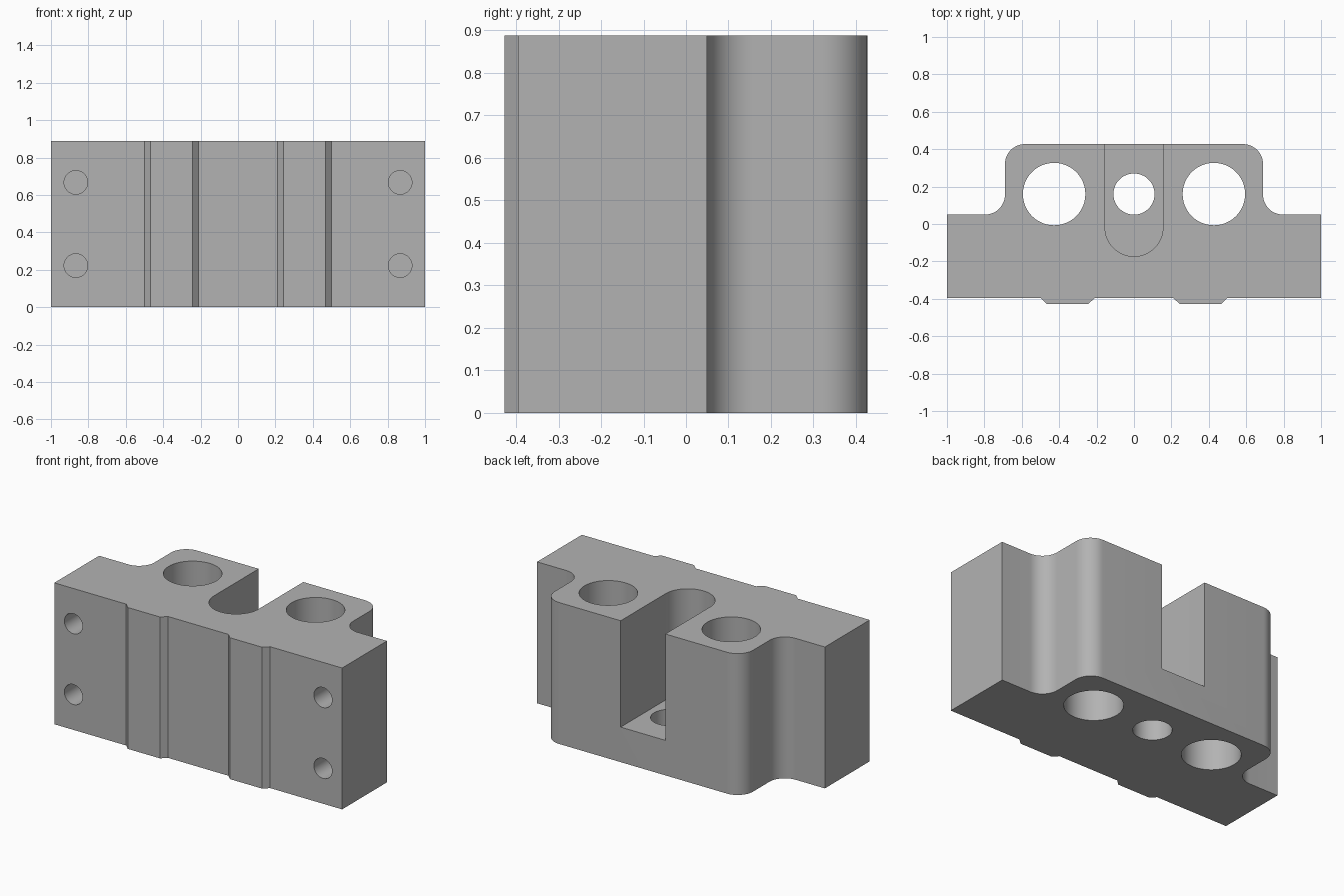
import bpy, bmesh
from math import sin, cos, pi, radians
from mathutils import Matrix

if "Cube" in bpy.data.objects:
    bpy.data.objects.remove(bpy.data.objects["Cube"], do_unlink=True)

H = 0.888           # block height
FRONT, BACK = -0.395, 0.427
WING_BACK = 0.05    # rear face of the side wings
HOLE_Y = 0.16

grey = bpy.data.materials.new("machined_grey")
grey.use_nodes = True
colour = (0.45, 0.45, 0.45, 1)
grey.diffuse_color = colour
grey.node_tree.nodes["Principled BSDF"].inputs["Base Color"].default_value = colour


def arc(cx, cy, r, start, end, steps=12):
    angles = [radians(start + (end - start) * i / steps) for i in range(steps + 1)]
    return [(cx + r * cos(a), cy + r * sin(a)) for a in angles]


def finish(name, bm):
    bmesh.ops.recalc_face_normals(bm, faces=bm.faces[:])
    mesh = bpy.data.meshes.new(name)
    bm.to_mesh(mesh)
    bm.free()
    mesh.materials.append(grey)
    obj = bpy.data.objects.new(name, mesh)
    bpy.context.collection.objects.link(obj)
    return obj


def prism(name, outline, z0, z1):
    bm = bmesh.new()
    face = bm.faces.new([bm.verts.new((x, y, z0)) for x, y in outline])
    top = bmesh.ops.extrude_face_region(bm, geom=[face])["geom"]
    bmesh.ops.translate(bm, vec=(0, 0, z1 - z0),
                        verts=[v for v in top if isinstance(v, bmesh.types.BMVert)])
    return finish(name, bm)


def bore(name, x, y, z, r, depth, along_y=False):
    bm = bmesh.new()
    turn = Matrix.Rotation(pi / 2, 4, "X") if along_y else Matrix()
    bmesh.ops.create_cone(bm, cap_ends=True, segments=48, radius1=r, radius2=r,
                          depth=depth, matrix=Matrix.Translation((x, y, z)) @ turn)
    return finish(name, bm)


# Right half of the plan outline: ridge, wing, concave and convex fillets
R = 0.107
half = [(0.21, FRONT), (0.243, -BACK), (0.467, -BACK), (0.5, FRONT),
        (1, FRONT), (1, WING_BACK)]
half += arc(0.69 + R, WING_BACK + R, R, 270, 180)
half += arc(0.69 - R, BACK - R, R, 0, 90)
outline = half + [(-x, y) for x, y in reversed(half)]
block = prism("bearing_block", outline, 0, H)

# Rear slot with a rounded inner end
slot = arc(0, -0.018, 0.155, 180, 360, 32) + [(0.155, 0.6), (-0.155, 0.6)]
cutters = [prism("slot_cutter", slot, 0.22, H + 0.2)]

# Vertical bores and blind front screw holes
cutters.append(bore("centre_bore_cutter", 0, HOLE_Y, 0.1, 0.11, 0.6))
for side, sx in (("left", 1), ("right", -1)):
    cutters.append(bore(side + "_bore_cutter", sx * 0.427, HOLE_Y, H / 2, 0.167, 2))
    for level, z in (("lower", 0.222), ("upper", 0.667)):
        cutters.append(bore(f"{side}_{level}_screw_cutter", sx * 0.867,
                            FRONT, z, 0.063, 0.64, True))

for cutter in cutters:
    mod = block.modifiers.new(cutter.name, "BOOLEAN")
    mod.operation = "DIFFERENCE"
    mod.solver = "EXACT"
    mod.object = cutter

# Bake the cuts, then drop the helpers
bpy.context.view_layer.objects.active = block
block.select_set(True)
for mod in list(block.modifiers):
    bpy.ops.object.modifier_apply(modifier=mod.name)
for cutter in cutters:
    bpy.data.objects.remove(cutter, do_unlink=True)

bpy.ops.object.shade_smooth_by_angle(angle=radians(30))
